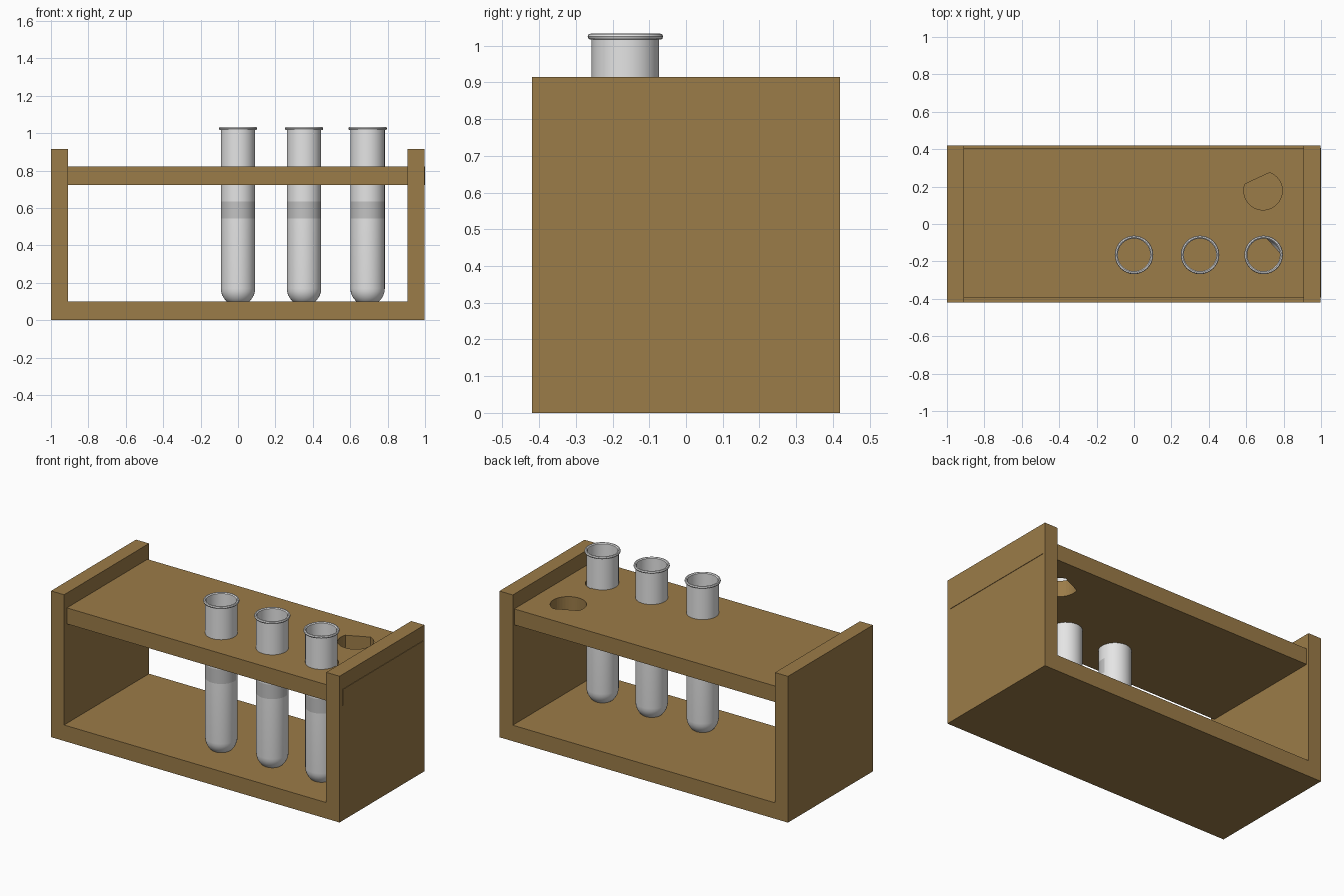
import bpy, bmesh
from math import sin, cos, pi, radians

if "Cube" in bpy.data.objects:
    bpy.data.objects.remove(bpy.data.objects["Cube"], do_unlink=True)


def material(name, rgb):
    m = bpy.data.materials.new(name)
    m.use_nodes = True
    m.diffuse_color = (*rgb, 1)
    bsdf = m.node_tree.nodes["Principled BSDF"]
    bsdf.inputs["Base Color"].default_value = (*rgb, 1)
    bsdf.inputs["Roughness"].default_value = 0.6
    return m


WOOD = material("brown wood", (0.33, 0.20, 0.065))
GLASS = material("pale grey glass", (0.78, 0.78, 0.78))
LABEL = material("grey label", (0.54, 0.54, 0.54))


def finish(name, bm, *mats):
    bmesh.ops.recalc_face_normals(bm, faces=bm.faces)
    me = bpy.data.meshes.new(name)
    bm.to_mesh(me)
    bm.free()
    for m in mats:
        me.materials.append(m)
    ob = bpy.data.objects.new(name, me)
    bpy.context.collection.objects.link(ob)
    return ob


def extrude(bm, points, offset):
    """Add a closed prism: a flat outline pushed along an offset."""
    face = bm.faces.new([bm.verts.new(p) for p in points])
    geom = bmesh.ops.extrude_face_region(bm, geom=[face], use_keep_orig=True)["geom"]
    moved = [g for g in geom if isinstance(g, bmesh.types.BMVert)]
    bmesh.ops.translate(bm, verts=moved, vec=offset)


def arc(cx, cy, r, start, end, z, steps=28):
    angles = [radians(start + (end - start) * i / steps) for i in range(steps + 1)]
    return [(cx + r * cos(a), cy + r * sin(a), z) for a in angles]


# Frame: base and two end panels as one U-shaped outline
DEPTH = 0.42
L, R, IL, IR, TOP, FLOOR = -1.0, 0.997, -0.91, 0.905, 0.915, 0.1
bm = bmesh.new()
outline = [(L, 0), (R, 0), (R, TOP), (IR, TOP), (IR, FLOOR), (IL, FLOOR), (IL, TOP), (L, TOP)]
extrude(bm, [(x, -DEPTH, z) for x, z in outline], (0, 2 * DEPTH, 0))
finish("rack_frame", bm, WOOD)

# Shelf: its right end shows just proud of the end panel
TUBE_X, TUBE_Y = (0.0, 0.353, 0.693), -0.165
bm = bmesh.new()
x0, x1, y0, y1 = -0.95, 1.0, -0.392, 0.405
extrude(bm, [(x0, y0, 0.722), (x1, y0, 0.722), (x1, y1, 0.722), (x0, y1, 0.722)], (0, 0, 0.1))
shelf = finish("rack_shelf", bm, WOOD)

# Openings: a clipped round hole at the back, a sliver inside the end tube
bm = bmesh.new()
extrude(bm, arc(0.69, 0.178, 0.103, 160, 430, 0.6), (0, 0, 0.4))
extrude(bm, arc(TUBE_X[-1], TUBE_Y, 0.098, 0, 85, 0.6), (0, 0, 0.4))
cutter = finish("shelf_hole_cutter", bm, WOOD)
cutter.hide_render = True
cutter.hide_set(True)
cut = shelf.modifiers.new("holes", "BOOLEAN")
cut.operation = "DIFFERENCE"
cut.solver = "EXACT"
cut.object = cutter

# Tube profile (radius, height): round bottom, label band, lip, inner wall
RAD, BALL, INNER = 0.092, 0.17, 0.087
profile = [(RAD * sin(pi / 2 * i / 8), BALL - RAD * cos(pi / 2 * i / 8)) for i in range(9)]
profile += [(RAD, 0.545), (RAD, 0.635), (RAD, 1.017)]
profile += [(0.1, 1.018), (0.103, 1.025), (0.1, 1.032), (0.093, 1.033), (INNER, 1.028)]
profile += [(INNER * cos(pi / 2 * i / 6), BALL - INNER * sin(pi / 2 * i / 6)) for i in range(7)]


def tube(name, x, y, sides=32):
    bm = bmesh.new()
    verts = [bm.verts.new((r, 0, z)) for r, z in profile]
    edges = [bm.edges.new(pair) for pair in zip(verts, verts[1:])]
    bmesh.ops.spin(bm, geom=verts + edges, axis=(0, 0, 1), cent=(0, 0, 0),
                   angle=2 * pi, steps=sides, use_duplicate=False)
    bmesh.ops.remove_doubles(bm, verts=bm.verts, dist=0.0005)
    # Label: front half of the band on the outer wall
    for f in bm.faces:
        c = f.calc_center_median()
        outer = c.xy.length > (RAD + INNER) / 2
        f.material_index = int(outer and 0.545 < c.z < 0.635 and c.y < 0.01)
    bmesh.ops.translate(bm, verts=bm.verts, vec=(x, y, 0))
    ob = finish(name, bm, GLASS, LABEL)
    bpy.ops.object.select_all(action="DESELECT")
    ob.select_set(True)
    bpy.context.view_layer.objects.active = ob
    bpy.ops.object.shade_smooth_by_angle(angle=radians(35))


for i, x in enumerate(TUBE_X):
    tube(f"test_tube_{i + 1}", x, TUBE_Y)
